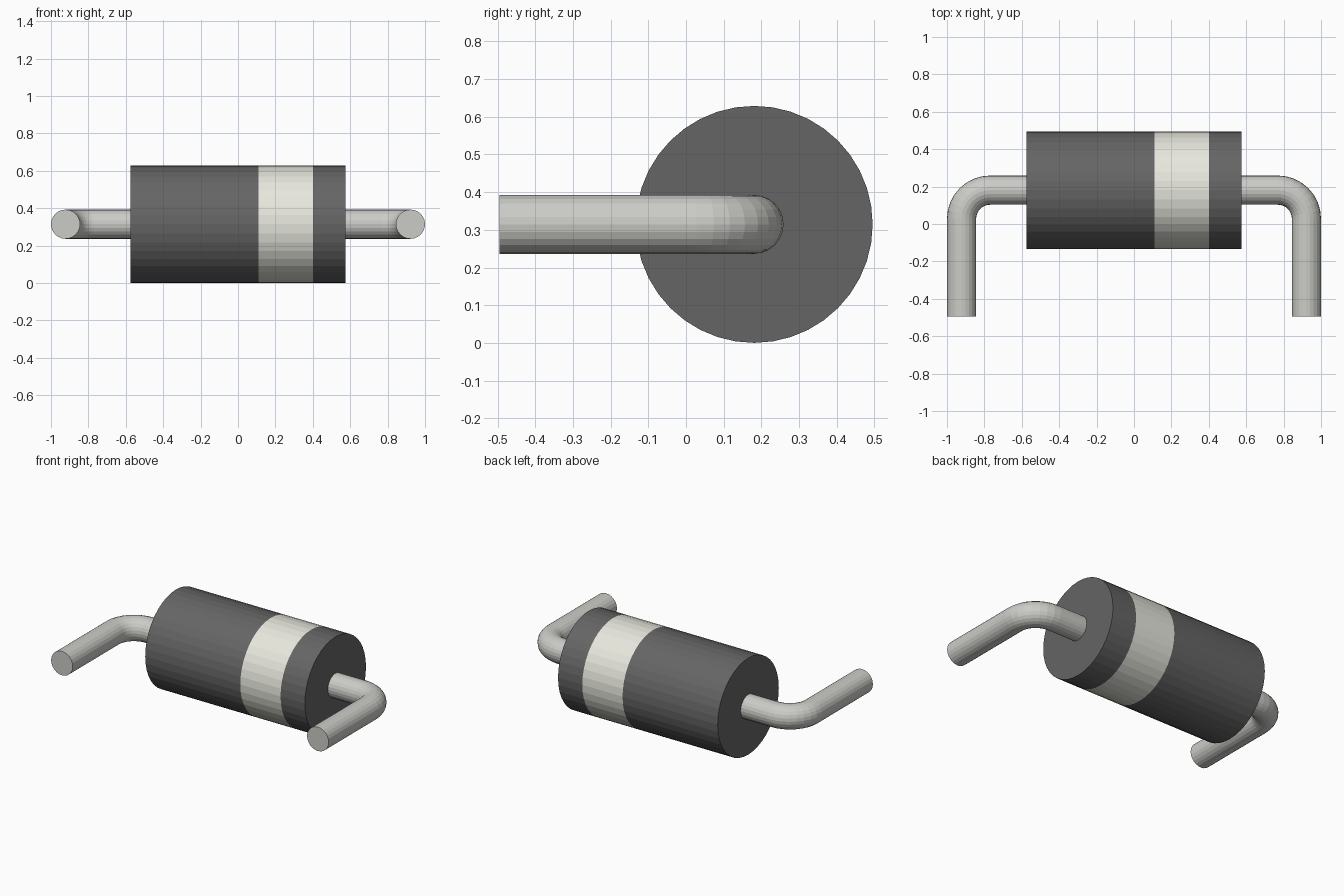
import bpy, bmesh
from math import sin, cos, pi, radians
from mathutils import Vector

if "Cube" in bpy.data.objects:
    bpy.data.objects.remove(bpy.data.objects["Cube"])

YC, ZC = 0.181, 0.3145        # axis of the body
BODY_R, LEAD_R = 0.3145, 0.078


def material(name, rgb):
    m = bpy.data.materials.new(name)
    m.diffuse_color = (*rgb, 1)
    m.use_nodes = True
    m.node_tree.nodes["Principled BSDF"].inputs["Base Color"].default_value = m.diffuse_color
    return m


def sweep(name, rings, sides, mats, bands=()):
    """Tube through rings of (centre, side axis, radius), capped at both ends."""
    bm = bmesh.new()
    loops = []
    for centre, side, r in rings:
        loops.append([bm.verts.new(centre + r * (cos(a) * side + sin(a) * Vector((0, 0, 1))))
                      for a in (2 * pi * i / sides for i in range(sides))])
    for k in range(len(loops) - 1):
        for i in range(sides):
            j = (i + 1) % sides
            f = bm.faces.new((loops[k][i], loops[k][j], loops[k + 1][j], loops[k + 1][i]))
            f.material_index = 1 if k in bands else 0
    bm.faces.new(loops[0])
    bm.faces.new(loops[-1])
    bmesh.ops.recalc_face_normals(bm, faces=bm.faces)
    me = bpy.data.meshes.new(name)
    bm.to_mesh(me)
    bm.free()
    for m in mats:
        me.materials.append(m)
    ob = bpy.data.objects.new(name, me)
    bpy.context.collection.objects.link(ob)
    return ob


dark = material("dark_casing", (0.13, 0.13, 0.13))
cream = material("cream_band", (0.80, 0.80, 0.73))
metal = material("lead_metal", (0.60, 0.60, 0.57))

# cylindrical body with a pale marking band
sweep("body", [(Vector((x, YC, ZC)), Vector((0, 1, 0)), BODY_R)
               for x in (-0.575, 0.11, 0.40, 0.575)], 40, (dark, cream), bands=(1,))

# bent wire leads, one per end
BEND = 0.153
for s, name in ((-1, "left_lead"), (1, "right_lead")):
    cx, cy = 1 - LEAD_R - BEND, YC - BEND
    rings = [(Vector((s * 0.565, YC, ZC)), Vector((0, 1, 0)), LEAD_R)]
    for i in range(9):
        a = radians(90 - 90 * i / 8)
        d = Vector((s * cos(a), sin(a), 0))
        rings.append((Vector((s * cx, cy, ZC)) + BEND * d, d, LEAD_R))
    rings.append((Vector((s * (1 - LEAD_R), -0.495, ZC)), Vector((s, 0, 0)), LEAD_R))
    sweep(name, rings, 24, (metal,))
